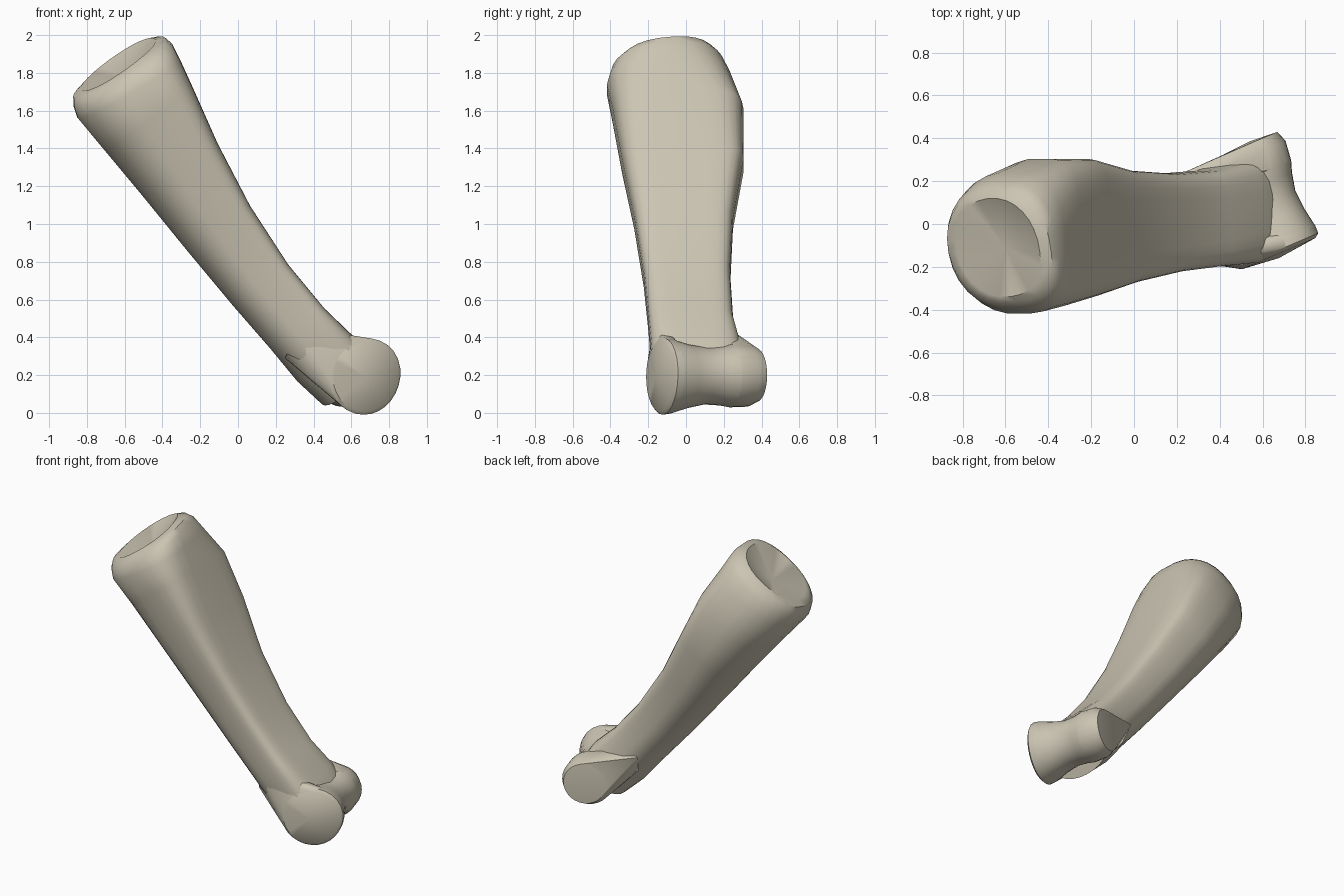
import bpy, bmesh, math
from mathutils import Vector

cube = bpy.data.objects.get("Cube")
if cube:
    bpy.data.objects.remove(cube, do_unlink=True)

# Single bone colour
bone = bpy.data.materials.new("bone_ivory")
bone.use_nodes = True
bone.diffuse_color = (0.60, 0.56, 0.45, 1)
bone.node_tree.nodes["Principled BSDF"].inputs["Base Color"].default_value = bone.diffuse_color

SIDES = 28
AXIS = Vector((0.64, 0, -0.77))


def finish(name, bm, angle):
    bmesh.ops.recalc_face_normals(bm, faces=bm.faces)
    mesh = bpy.data.meshes.new(name)
    bm.to_mesh(mesh)
    bm.free()
    mesh.materials.append(bone)
    obj = bpy.data.objects.new(name, mesh)
    bpy.context.collection.objects.link(obj)
    bpy.ops.object.select_all(action="DESELECT")
    obj.select_set(True)
    bpy.context.view_layer.objects.active = obj
    bpy.ops.object.shade_smooth_by_angle(angle=math.radians(angle))


def loft(name, rings, start_tip, end_tip, angle):
    """Skin a list of point rings and close each end on a centre point."""
    bm = bmesh.new()
    rows = [[bm.verts.new(p) for p in ring] for ring in rings]
    for a, b in zip(rows, rows[1:]):
        for i in range(SIDES):
            j = (i + 1) % SIDES
            bm.faces.new((a[i], a[j], b[j], b[i]))
    for row, tip in ((rows[0], start_tip), (rows[-1], end_tip)):
        centre = bm.verts.new(tip)
        for i in range(SIDES):
            bm.faces.new((row[i], row[(i + 1) % SIDES], centre))
    finish(name, bm, angle)


def hull(name, points, angle):
    """Convex skin that blends a condyle into the shaft."""
    bm = bmesh.new()
    for p in points:
        bm.verts.new(p)
    result = bmesh.ops.convex_hull(bm, input=bm.verts)
    inside = {v for v in result["geom_interior"] if isinstance(v, bmesh.types.BMVert)}
    bmesh.ops.delete(bm, geom=list(inside), context="VERTS")
    finish(name, bm, angle)


def power(value, exponent):
    return math.copysign(abs(value) ** exponent, value)


def section(under, over, front, back, square, tilt):
    """D-shaped ring: round underneath, flat on top and leaning to the back."""
    a, b = (Vector((p[0], 0, p[1])) for p in (under, over))
    mid, half = (a + b) / 2, (b - a) / 2
    y_mid, y_half = (front + back) / 2, (back - front) / 2
    ring = []
    for i in range(SIDES):
        t = math.tau * (i + 0.5) / SIDES
        c, s = math.cos(t), math.sin(t)
        n = 2 / square if c > 0 else 0.95
        y = y_half * power(s, n)
        lean = 1 - 0.06 * (1 + power(s, n)) if c > 0 else 1
        ring.append(mid + half * power(c, n) * lean
                    + Vector((0, y_mid + y, 0)) + AXIS * tilt * y)
    return ring


# Shaft: underside point, upper point, front y, back y, squareness, tilt
shaft = [
    ((-0.83, 1.71), (-0.43, 1.99), -0.34, 0.12, 2.2, -0.20),
    ((-0.87, 1.67), (-0.375, 2.0), -0.365, 0.16, 2.4, -0.18),
    ((-0.87, 1.62), (-0.34, 1.97), -0.40, 0.20, 2.7, -0.14),
    ((-0.85, 1.56), (-0.30, 1.89), -0.42, 0.24, 3.0, -0.10),
    ((-0.70, 1.38), (-0.23, 1.73), -0.39, 0.305, 4.4, 0),
    ((-0.50, 1.14), (-0.10, 1.43), -0.34, 0.305, 5.5, 0),
    ((-0.28, 0.87), (0.07, 1.10), -0.275, 0.25, 6, 0),
    ((-0.03, 0.57), (0.27, 0.79), -0.225, 0.235, 6, 0),
    ((0.17, 0.34), (0.46, 0.56), -0.20, 0.25, 5.5, -0.05),
    ((0.31, 0.17), (0.62, 0.41), -0.185, 0.29, 4.5, -0.16),
    ((0.44, 0.05), (0.68, 0.32), -0.15, 0.32, 3.2, -0.28),
]
loft("bone_shaft", [section(*row) for row in shaft],
     Vector((-0.60, -0.11, 1.77)), Vector((0.56, 0.1, 0.18)), 42)

# Grooved lower joint: a spool with slanted ends across the shaft
front_end, back_end = Vector((0.67, -0.14, 0.19)), Vector((0.54, 0.375, 0.2))
spool_axis = (back_end - front_end).normalized()
side, up = Vector((0.92, 0.39, 0)), Vector((0, 0, 1))
profile = [(0, 0.182), (0.03, 0.2), (0.10, 0.196), (0.28, 0.168), (0.46, 0.15),
           (0.62, 0.157), (0.72, 0.168), (0.9, 0.166), (1.0, 0.14)]


def spool_ring(t, radius):
    centre = front_end.lerp(back_end, t)
    ring = []
    for i in range(SIDES):
        a = math.tau * i / SIDES
        # the rim swells a little toward the upper outer corner
        r = radius * (1 + 0.1 * max(0, math.cos(a - math.pi / 5)) ** 3 * (1 - t))
        ring.append(centre + side * r * math.cos(a) + up * r * math.sin(a))
    return ring


spool = [spool_ring(*p) for p in profile]
loft("lower_joint", spool, front_end - spool_axis * 0.02, back_end + spool_axis * 0.01, 38)

# Condyle cheeks running from the spool ends up into the shaft
front_root = [Vector(p) for p in ((0.48, -0.15, 0.43), (0.50, -0.08, 0.42),
                                  (0.30, -0.18, 0.42), (0.25, -0.12, 0.29))]
back_root = [Vector(p) for p in ((0.40, 0.21, 0.46), (0.22, 0.235, 0.42),
                                 (0.25, 0.18, 0.30))]
hull("front_condyle", sum(spool[:3], front_root), 42)
hull("back_condyle", sum(spool[6:], back_root), 42)
